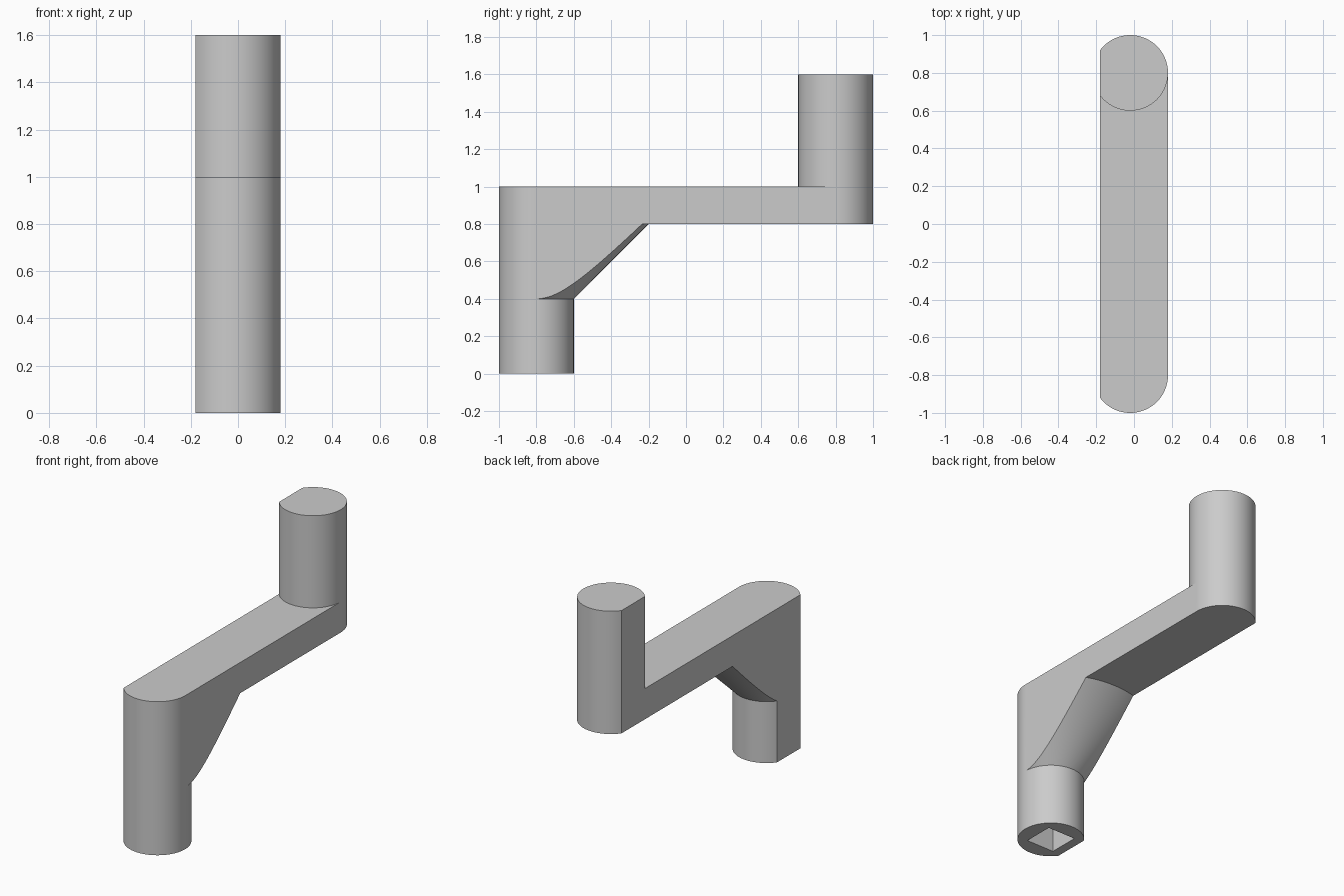
import bpy
import bmesh
import math

if "Cube" in bpy.data.objects:
    bpy.data.objects.remove(bpy.data.objects["Cube"], do_unlink=True)

RADIUS = 0.2          # radius of leg, arm ends and grip
AXIS_X = -0.02        # the round parts sit off centre because one side is cut flat
FLAT = -0.16          # flat side, measured from the axis
LEG_Y, GRIP_Y = -0.8, 0.8
NECK, UNDER, DECK, TOP = 0.4, 0.8, 1.0, 1.6
ROWS, COLUMNS = 20, 48

grey = bpy.data.materials.new("light_grey")
grey.use_nodes = True
grey.diffuse_color = (0.6, 0.6, 0.6, 1)
grey.node_tree.nodes["Principled BSDF"].inputs["Base Color"].default_value = (0.6, 0.6, 0.6, 1)


def outline(dx):
    """Side outline (y, z) of the crank in the slice at distance dx from the axis."""
    s = math.sqrt(max(RADIUS ** 2 - dx ** 2, 0))
    points = [(LEG_Y - s, NECK), (LEG_Y - s, 0), (LEG_Y + s, 0)]
    # conical gusset between leg and arm
    for k in range(ROWS + 1):
        z = NECK + (UNDER - NECK) * (k / ROWS) ** 2
        r = RADIUS + z - NECK
        points.append((LEG_Y + math.sqrt(max(r * r - dx * dx, 0)), z))
    # arm end, grip and deck
    points += [(GRIP_Y + s, UNDER), (GRIP_Y + s, DECK), (GRIP_Y + s, TOP),
               (GRIP_Y - s, TOP), (GRIP_Y - s, DECK), (LEG_Y - s, DECK)]
    return points


# Crank body: lofted slices from the flat side to the round side
bm = bmesh.new()
start = math.acos(FLAT / RADIUS)
slices = []
for c in range(COLUMNS + 1):
    dx = RADIUS * math.cos(start * (1 - c / COLUMNS))
    slices.append([bm.verts.new((AXIS_X + dx, y, z)) for y, z in outline(dx)])
count = len(slices[0])
for a, b in zip(slices, slices[1:]):
    for i in range(count):
        j = (i + 1) % count
        bm.faces.new((a[i], a[j], b[j], b[i]))
# side caps: the round side leaves out the leg and grip, which end in a line there
bm.faces.new(slices[0])
last = slices[-1]
bm.faces.new([last[0]] + last[4:3 + ROWS + 3] + [last[-1]])
bmesh.ops.remove_doubles(bm, verts=bm.verts, dist=1e-5)
bmesh.ops.recalc_face_normals(bm, faces=bm.faces)
mesh = bpy.data.meshes.new("crank_handle")
bm.to_mesh(mesh)
bm.free()
crank = bpy.data.objects.new("crank_handle", mesh)
bpy.context.collection.objects.link(crank)
mesh.materials.append(grey)

# Square socket in the foot of the leg
depth = 0.4
bpy.ops.mesh.primitive_cube_add(size=1, location=(AXIS_X, LEG_Y, 0))
cutter = bpy.context.object
cutter.name = "socket_cutter"
cutter.scale = (0.2, 0.2, 2 * depth)
cutter.hide_render = True
cutter.data.materials.append(grey)
socket = crank.modifiers.new("socket", "BOOLEAN")
socket.operation = "DIFFERENCE"
socket.solver = "EXACT"
socket.object = cutter

bpy.ops.object.select_all(action="DESELECT")
crank.select_set(True)
bpy.context.view_layer.objects.active = crank
bpy.ops.object.modifier_apply(modifier=socket.name)
bpy.data.objects.remove(cutter, do_unlink=True)

# Smooth round walls, flat planes
bpy.ops.object.shade_smooth_by_angle(angle=math.radians(30))
for face in crank.data.polygons:
    if abs(face.normal.x) > 0.9999 or abs(face.normal.z) > 0.99:
        face.use_smooth = False
